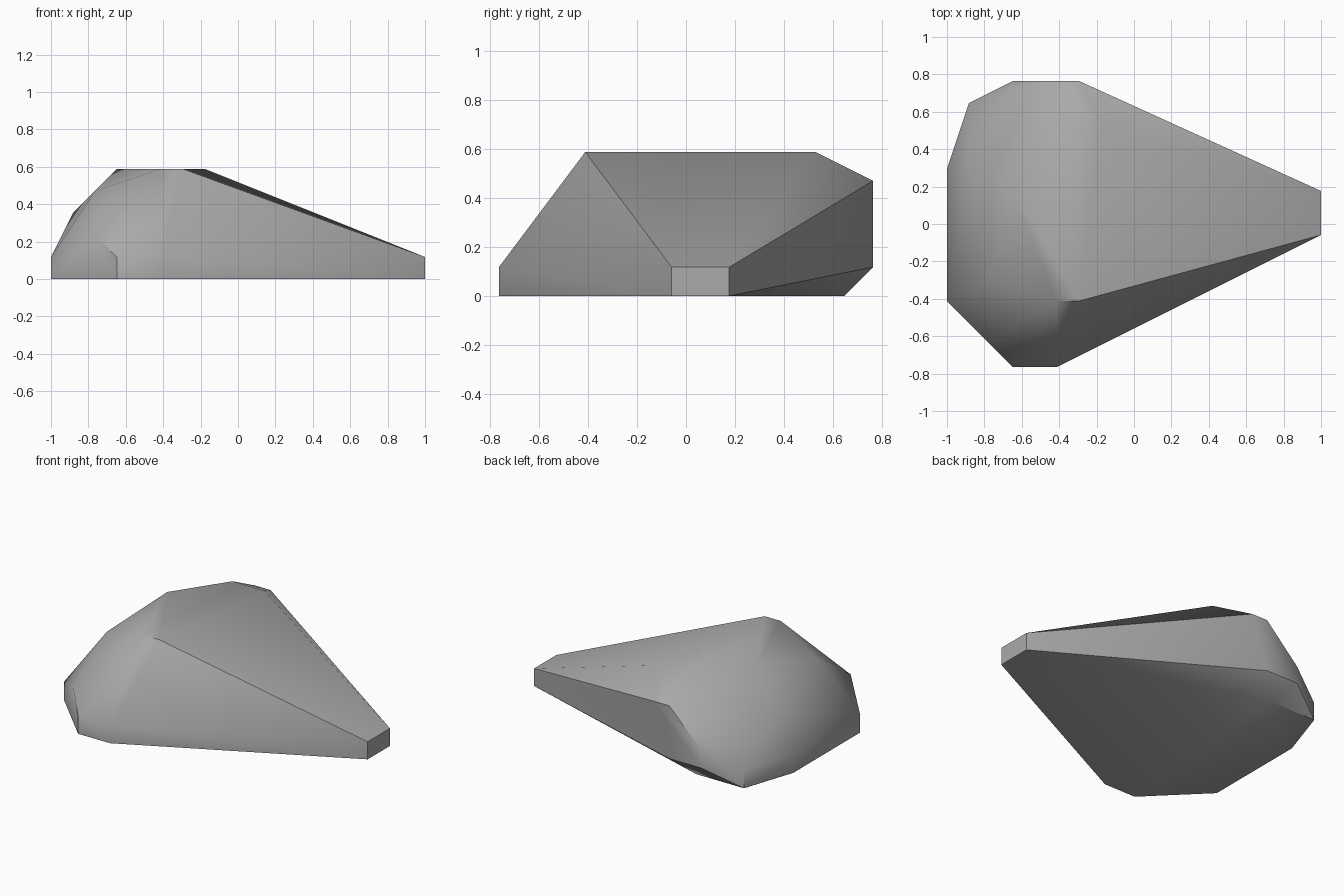
import bpy
import bmesh
import math

# Remove the default cube
default_cube = bpy.data.objects.get("Cube")
if default_cube:
    bpy.data.objects.remove(default_cube, do_unlink=True)

# The rock is carved on a coarse grid, this many cells wide, deep and tall
CELLS_X, CELLS_Y = 17, 13
CELL = 2 / CELLS_X

# Corner positions on each level of the grid, from the ground to the summit
ground = [(17, 6), (17, 8), (4, 12), (1, 12), (0, 9), (0, 3), (3, 0), (5, 0)]
rim = [(17, 6), (17, 8), (5, 13), (3, 13), (1, 12), (0, 9), (0, 3), (3, 0), (5, 0)]
lower_shoulder = [(3, 13), (2, 1)]
side_bulge = [(1, 9)]
upper_shoulder = [(6, 13), (5, 13), (2, 4)]
summit = [(5, 3), (6, 3), (7, 11), (5, 11), (3, 8)]
levels = [ground, rim, lower_shoulder, side_bulge, upper_shoulder, summit]


def make_material(name, colour):
    material = bpy.data.materials.new(name)
    material.use_nodes = True
    material.diffuse_color = colour
    shader = material.node_tree.nodes["Principled BSDF"]
    shader.inputs["Base Color"].default_value = colour
    return material


def make_rock(name, levels, material):
    """Wrap a convex skin around the corners and merge its flat faces."""
    bm = bmesh.new()
    for height, corners in enumerate(levels):
        for column, row in corners:
            bm.verts.new((
                (column - CELLS_X / 2) * CELL,
                (row - CELLS_Y / 2) * CELL,
                height * CELL,
            ))
    hull = bmesh.ops.convex_hull(bm, input=bm.verts[:])
    inside = [e for e in hull["geom_interior"] if isinstance(e, bmesh.types.BMVert)]
    bmesh.ops.delete(bm, geom=inside, context="VERTS")
    bmesh.ops.dissolve_limit(
        bm, angle_limit=math.radians(1), verts=bm.verts[:], edges=bm.edges[:]
    )
    bmesh.ops.recalc_face_normals(bm, faces=bm.faces[:])

    mesh = bpy.data.meshes.new(name)
    bm.to_mesh(mesh)
    bm.free()
    mesh.materials.append(material)
    rock = bpy.data.objects.new(name, mesh)
    bpy.context.collection.objects.link(rock)
    return rock


# Rock body, softly shaded across its shallow edges
stone_grey = make_material("stone grey", (0.4, 0.4, 0.4, 1))
rock = make_rock("rock", levels, stone_grey)
bpy.ops.object.select_all(action="DESELECT")
bpy.context.view_layer.objects.active = rock
rock.select_set(True)
bpy.ops.object.shade_smooth_by_angle(angle=math.radians(40))
